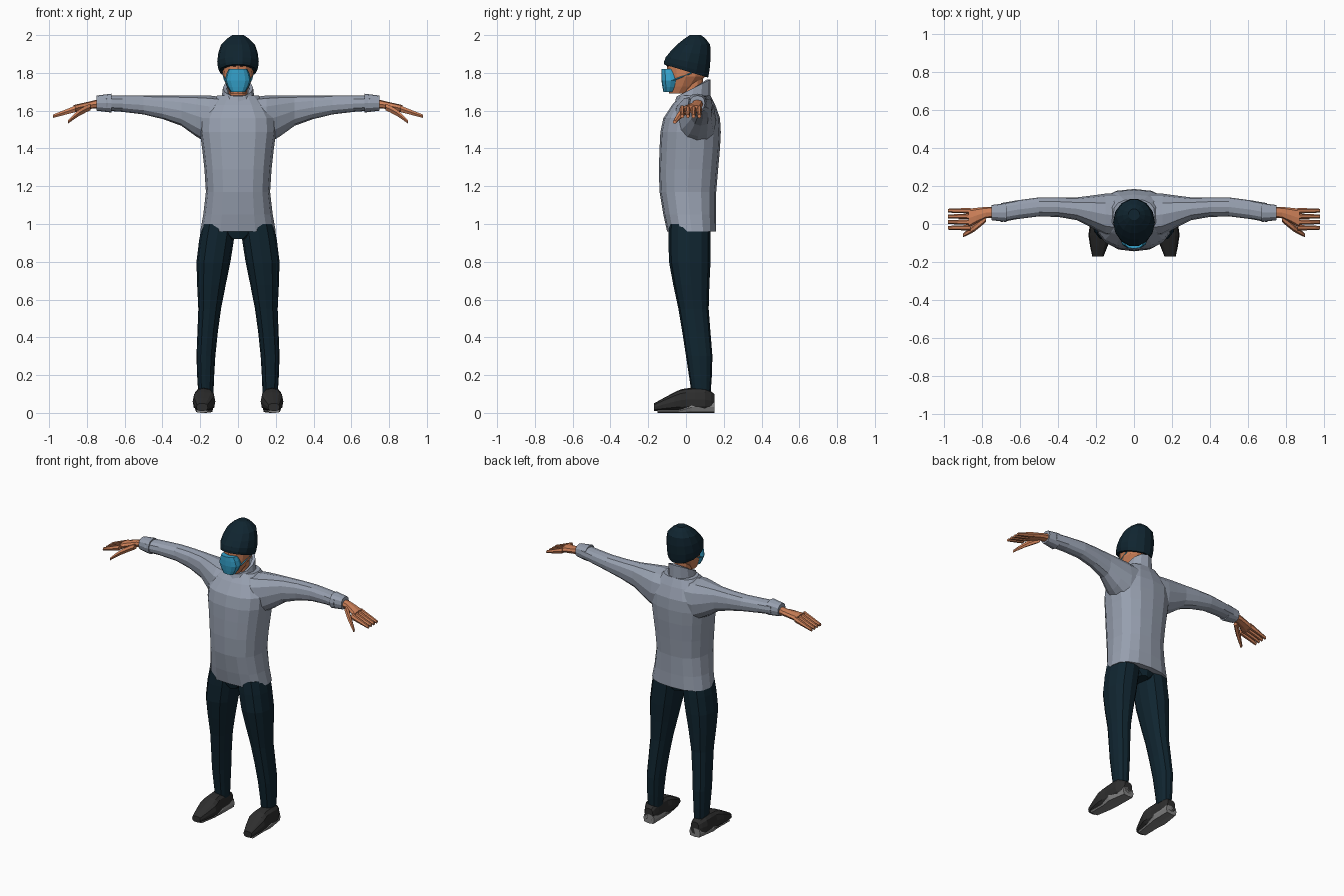
import bpy, bmesh, math
from mathutils import Vector

cube = bpy.data.objects.get("Cube")
if cube:
    bpy.data.objects.remove(cube)


def material(name, red, green, blue):
    mat = bpy.data.materials.new(name)
    mat.use_nodes = True
    colour = (red, green, blue, 1)
    mat.diffuse_color = colour
    mat.node_tree.nodes["Principled BSDF"].inputs["Base Color"].default_value = colour
    return mat


knit_grey = material("knit_grey", .31, .35, .43)
dark_navy = material("dark_navy", .005, .018, .029)
skin_tone = material("skin_tone", .62, .22, .1)
mask_blue = material("mask_blue", .035, .36, .6)
shoe_black = material("shoe_black", .027, .027, .027)
sole_grey = material("sole_grey", .22, .22, .22)
brow_brown = material("brow_brown", .03, .01, .01)


def refine(rings):
    """Add a ring midway between each two, on a smooth curve through all."""
    padded = [rings[0], *rings, rings[-1]]
    result = []
    for before, low, high, after in zip(padded, padded[1:], padded[2:], padded[3:]):
        result += [low, (low + high) * .5 + (low + high - before - after) / 16]
    return result + [rings[-1]]


def ring_points(ring, axis, sides, squareness):
    """Points of one ring: position, centre, centre, radius, radius, tilt."""
    position, centre_u, centre_v, radius_u, radius_v, tilt = ring
    for i in range(sides):
        angle = math.tau * i / sides
        cos, sin = [math.copysign(abs(value) ** squareness, value)
                    for value in (math.cos(angle), math.sin(angle))]
        u = centre_u + radius_u * cos
        v = centre_v + radius_v * sin
        w = position + tilt * radius_v * sin
        yield {"x": (w, u, v), "y": (u, w, v), "z": (u, v, w)}[axis]


def loft(name, mat, rings, axis="z", sides=12, squareness=1, curved=True,
         closed=True, flip=1):
    """Skin a row of rings set along one axis."""
    rings = [Vector((*ring, 0)[:6]) for ring in rings]
    if curved:
        rings = refine(rings)
    bm = bmesh.new()
    loops = [[bm.verts.new((x * flip, y, z))
              for x, y, z in ring_points(ring, axis, sides, squareness)]
             for ring in rings]
    for low, high in zip(loops, loops[1:]):
        for i in range(sides):
            bm.faces.new((low[i - 1], low[i], high[i], high[i - 1]))
    if closed:
        bm.faces.new(loops[0])
        bm.faces.new(loops[-1])
    bmesh.ops.recalc_face_normals(bm, faces=bm.faces)
    mesh = bpy.data.meshes.new(name)
    bm.to_mesh(mesh)
    bm.free()
    mesh.materials.append(mat)
    part = bpy.data.objects.new(name, mesh)
    bpy.context.collection.objects.link(part)
    return part


def mirrored(name, *args, **options):
    for side, flip in (("left_", 1), ("right_", -1)):
        loft(side + name, *args, flip=flip, **options)


# Sweater: body, sleeves starting inside the chest, and cuffs
loft("sweater_body", knit_grey, [
    (.96, 0, .03, .2, .13),
    (1.17, 0, .01, .17, .15),
    (1.4, 0, .02, .19, .16),
    (1.56, 0, .03, .2, .15),
    (1.68, 0, .05, .11, .08)], sides=16, squareness=.8)
mirrored("sleeve", knit_grey, [
    (0, .04, 1.56, .12, .1),
    (.15, .05, 1.55, .11, .13),
    (.3, .08, 1.6, .06, .08),
    (.5, .09, 1.63, .05, .05),
    (.7, .06, 1.64, .05, .04)], axis="x", squareness=.85)
mirrored("cuff", knit_grey, [
    (.67, .06, 1.64, .05, .05),
    (.75, .06, 1.64, .04, .04)], axis="x", squareness=.85, curved=False)

# Standing collar, lower at the front
collar = loft("collar", knit_grey, [
    (1.64, 0, .03, .09, .1, .3),
    (1.72, 0, .04, .08, .09, .5)], closed=False)
collar.modifiers.new("thickness", "SOLIDIFY").thickness = .02

# Neck, head and eyebrows
loft("neck", skin_tone, [
    (1.6, 0, .04, .05, .05),
    (1.78, 0, .03, .05, .06)], curved=False)
loft("head", skin_tone, [
    (1.69, 0, -.04, .04, .05),
    (1.78, 0, 0, .08, .1),
    (1.88, 0, 0, .08, .1)])
mirrored("eyebrow", brow_brown, [
    (.01, -.1, 1.84, .005, .005),
    (.05, -.08, 1.84, .005, .005)], axis="x", sides=4, curved=False)

# Face mask and its ear straps
loft("face_mask", mask_blue, [
    (1.7, 0, -.09, .04, .03),
    (1.76, 0, -.08, .07, .05),
    (1.82, 0, -.09, .05, .04)], squareness=.85)
mirrored("mask_strap", mask_blue, [
    (-.07, .07, 1.76, .004, .004),
    (.03, .08, 1.8, .004, .004)], axis="y", sides=4, curved=False)

# Knitted hat, lower at the back
loft("hat", dark_navy, [
    (1.81, 0, 0, .1, .12, -.3),
    (1.86, 0, .01, .11, .12, -.2),
    (1.95, 0, .04, .09, .09),
    (2, 0, .05, .03, .03)], sides=14)

# Trousers
loft("trouser_seat", dark_navy, [
    (.92, 0, .02, .05, .1),
    (.98, 0, .02, .17, .11)], curved=False)
mirrored("trouser_leg", dark_navy, [
    (1, .1, .02, .09, .11),
    (.8, .13, .02, .09, .11),
    (.55, .15, .04, .06, .08),
    (.3, .17, .07, .05, .07),
    (.1, .17, .08, .04, .05)], squareness=.85)

# Shoes, with soles thicker at the heel
mirrored("shoe", shoe_black, [
    (.15, .17, .06, .03, .04),
    (.1, .18, .07, .05, .06),
    (0, .18, .07, .05, .06),
    (-.06, .18, .06, .06, .05),
    (-.17, .19, .03, .03, .02)], axis="y", squareness=.7)
mirrored("shoe_sole", sole_grey, [
    (.15, .17, .03, .04, .03),
    (.03, .18, .03, .05, .03),
    (-.04, .18, .01, .04, .01),
    (-.15, .19, .01, .03, .01)], axis="y", sides=8, squareness=.5, curved=False)

# Hands: palm, a row of fingers and a lowered thumb
mirrored("palm", skin_tone, [
    (.7, .06, 1.64, .03, .03),
    (.78, .06, 1.63, .03, .02),
    (.87, .03, 1.61, .05, .02)], axis="x", sides=8, squareness=.8)
for index, finger in enumerate(("little", "ring", "middle", "index")):
    across = .07 - .03 * index
    mirrored(finger + "_finger", skin_tone, [
        (.86, across, 1.61, .015, .02),
        (.98, across, 1.57, .01, .01)], axis="x", sides=6)
mirrored("thumb", skin_tone, [
    (.78, .03, 1.62, .02, .02),
    (.84, -.02, 1.59, .02, .02),
    (.9, -.06, 1.54, .01, .01)], axis="x", sides=6)
